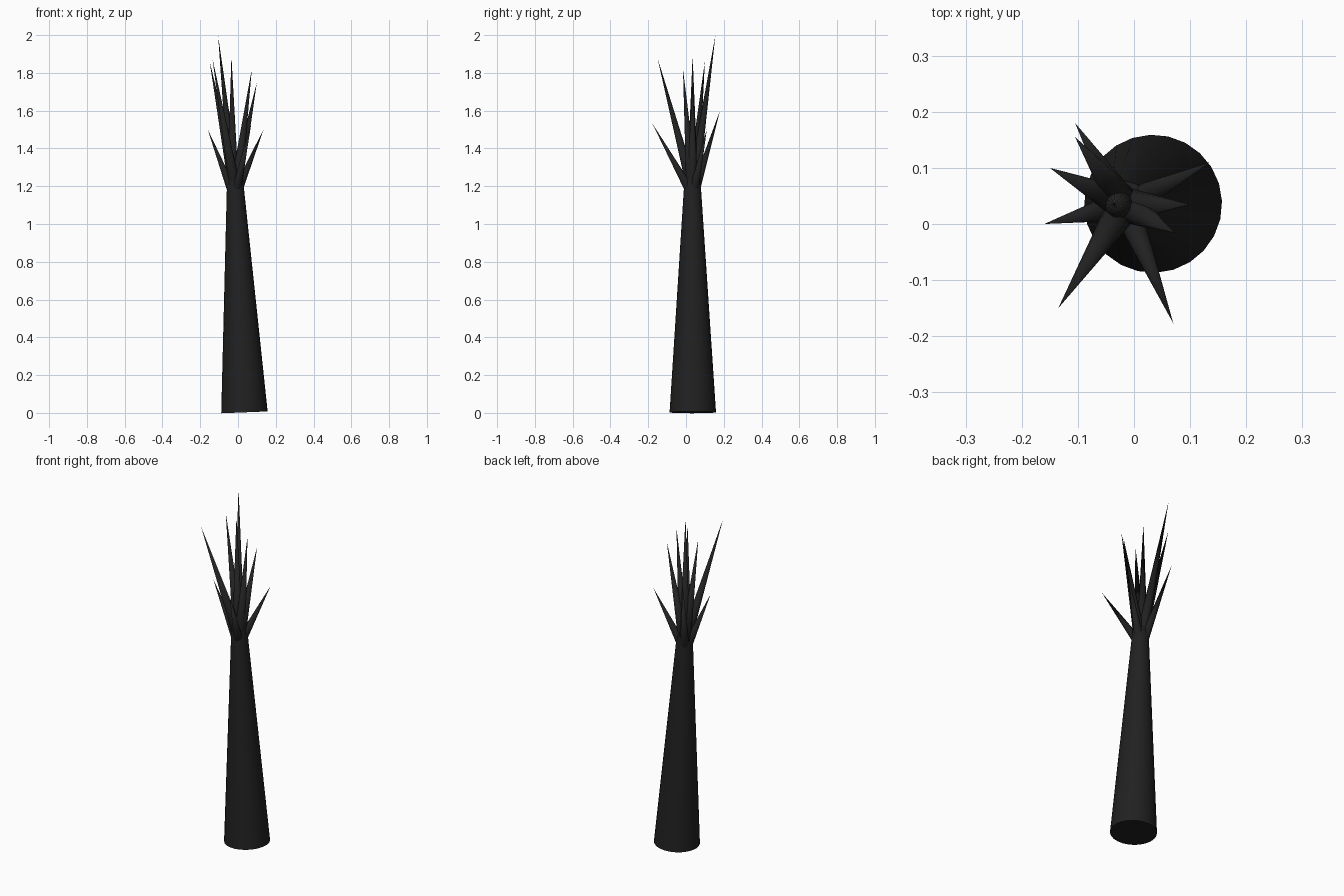
import bpy
from mathutils import Vector

cube = bpy.data.objects.get("Cube")
if cube:
    bpy.data.objects.remove(cube, do_unlink=True)

bark = bpy.data.materials.new("charred_bark")
bark.use_nodes = True
colour = (0.015, 0.015, 0.015, 1)
bark.diffuse_color = colour
bark.node_tree.nodes["Principled BSDF"].inputs["Base Color"].default_value = colour


def tapered(name, start, end, r_start, r_end, sides):
    """Cone or frustum running from start to end."""
    start, end = Vector(start), Vector(end)
    axis = end - start
    bpy.ops.mesh.primitive_cone_add(
        vertices=sides, radius1=r_start, radius2=r_end, depth=axis.length,
        location=(start + end) / 2,
        rotation=axis.to_track_quat('Z', 'Y').to_euler())
    obj = bpy.context.object
    obj.name = name
    obj.data.materials.append(bark)
    bpy.ops.object.shade_smooth_by_angle()
    return obj


# Leaning trunk
crown = Vector((-0.016, 0.034, 1.24))
tapered("trunk", (0.034, 0.036, 0.003), crown, 0.123, 0.042, 24)

# Long upright branches fanning from the trunk top
long_tips = [(-0.105, 0.155, 1.995), (-0.15, 0.10, 1.86), (-0.135, -0.15, 1.875),
             (-0.035, 0.035, 1.89), (0.073, -0.016, 1.82), (0.10, 0.035, 1.75)]
# Short branches leaving the trunk sides
short_tips = [(-0.16, 0.0, 1.50), (0.135, 0.11, 1.50),
              (-0.105, 0.18, 1.60), (0.07, -0.177, 1.53)]

for label, tips, drop, offset, radius in (("long_branch", long_tips, 0.02, 0.01, 0.029),
                                          ("short_branch", short_tips, 0.05, 0.022, 0.024)):
    for i, tip in enumerate(tips, 1):
        out = Vector(tip) - crown
        out.z = 0
        root = crown + out.normalized() * offset - Vector((0, 0, drop))
        tapered(f"{label}_{i}", root, tip, radius, 0, 16)
